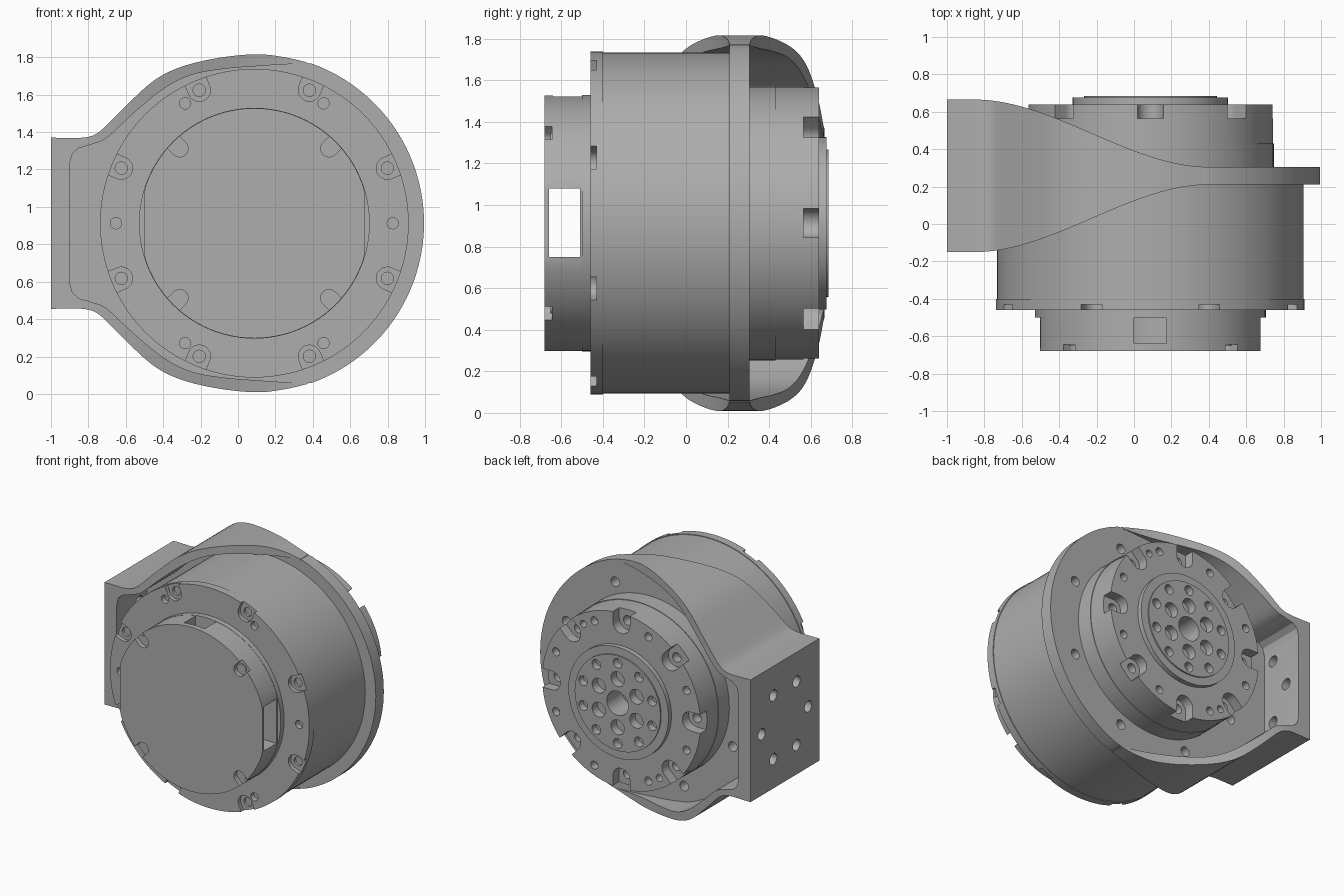
import bpy, bmesh
from math import sin, cos, pi, radians, sqrt
from mathutils import Vector

if "Cube" in bpy.data.objects:
    bpy.data.objects.remove(bpy.data.objects["Cube"])

CX, CZ = 0.0875, 0.9125      # motor axis
EIGHTH = [45 * k for k in range(8)]
OFFSET = [a + 22.5 for a in EIGHTH]

metal = bpy.data.materials.new("machined grey")
metal.use_nodes = True
metal.diffuse_color = (0.42, 0.42, 0.42, 1)
metal.node_tree.nodes["Principled BSDF"].inputs["Base Color"].default_value = metal.diffuse_color


def add_prism(bm, pts, y0, y1):
    """Extrude an (x, z) outline along y."""
    n = len(pts)
    a = [bm.verts.new((x, y0, z)) for x, z in pts]
    b = [bm.verts.new((x, y1, z)) for x, z in pts]
    bm.faces.new(a)
    bm.faces.new(b[::-1])
    for i in range(n):
        j = (i + 1) % n
        bm.faces.new((a[i], b[i], b[j], a[j]))


def finish(name, bm):
    bmesh.ops.recalc_face_normals(bm, faces=bm.faces)
    me = bpy.data.meshes.new(name)
    bm.to_mesh(me)
    bm.free()
    me.materials.append(metal)
    ob = bpy.data.objects.new(name, me)
    bpy.context.collection.objects.link(ob)
    return ob


def prisms(name, shapes):
    bm = bmesh.new()
    for pts, y0, y1 in shapes:
        add_prism(bm, pts, y0, y1)
    return finish(name, bm)


def circle(r, dist=0, angle=0, n=24):
    a = radians(angle)
    x, z = CX + dist * cos(a), CZ + dist * sin(a)
    return [(x + r * cos(2 * pi * i / n), z + r * sin(2 * pi * i / n)) for i in range(n)]


def rect(x0, x1, z0, z1):
    return [(x0, z0), (x1, z0), (x1, z1), (x0, z1)]


def u_slot(r, dist, angle, reach=0.3):
    """Slot with a round inner end, open to the rim."""
    a = radians(angle)
    loc = [(dist + reach, -r)]
    loc += [(dist - r * sin(t), -r * cos(t)) for t in [pi * i / 12 for i in range(13)]]
    loc += [(dist + reach, r)]
    return [(CX + u * cos(a) - v * sin(a), CZ + u * sin(a) + v * cos(a)) for u, v in loc]


def select(ob):
    bpy.ops.object.select_all(action='DESELECT')
    ob.select_set(True)
    bpy.context.view_layer.objects.active = ob


def cut(ob, cutter):
    cutter.hide_render = True
    m = ob.modifiers.new("cut", 'BOOLEAN')
    m.operation, m.solver, m.object = 'DIFFERENCE', 'EXACT', cutter
    select(ob)
    bpy.ops.object.modifier_apply(modifier=m.name)
    bpy.data.objects.remove(cutter)


def drill(ob, shapes):
    cut(ob, prisms("cutter", shapes))


def smooth(ob):
    select(ob)
    bpy.ops.object.shade_smooth_by_angle(angle=radians(25))


# Front cap: hollow, flattened at the sides, with cable windows
cap_pts = [(max(CX - 0.59, min(CX + 0.59, x)), z) for x, z in circle(0.615, n=96)]
cap = prisms("front_cap", [(cap_pts, -0.68, -0.455)])
drill(cap, [(circle(0.45, n=64), -0.655, -0.40)])
drill(cap, [(rect(-0.7, 0.9, 0.75, 1.08), -0.66, -0.51)])
drill(cap, [(rect(0, 0.17, 1.2, 1.7), -0.64, -0.47)])
drill(cap, [(u_slot(0.045, 0.565, a), -0.8, -0.645) for a in EIGHTH[1::2]])
cap_base = prisms("cap_base", [(circle(0.617, n=96), -0.50, -0.45)])
drill(cap_base, [(circle(0.45, n=64), -0.6, -0.4)])
cap_screws = prisms("cap_screws", [(circle(0.035, 0.565, a), -0.652, -0.64) for a in EIGHTH[1::2]])

# Front flange with screw pockets and dowel holes
flange = prisms("front_flange", [(circle(0.825, n=128), -0.46, -0.40)])
drill(flange, [(u_slot(0.06, 0.77, a), -0.6, -0.43) for a in OFFSET])
drill(flange, [(circle(0.033, 0.77, a), -0.6, -0.41) for a in OFFSET]
      + [(circle(0.03, 0.74, 60 * k), -0.6, -0.42) for k in range(6)])

# Main housing and rear housing
housing = prisms("motor_housing", [(circle(0.82, n=128), -0.40, 0.215)])
rear_neck = prisms("rear_neck", [(circle(0.66, n=96), 0.25, 0.43)])
rear = prisms("rear_housing", [(circle(0.656, n=96), 0.43, 0.64)])
drill(rear, [(u_slot(0.07, 0.575, a), 0.565, 0.8) for a in EIGHTH])
drill(rear, [(circle(0.035, 0.575, a), 0.5, 0.8) for a in EIGHTH]
      + [(circle(0.03, 0.585, a), 0.58, 0.8) for a in OFFSET]
      + [(circle(0.026, 0.585, a), 0.58, 0.8) for a in (57.5, 237.5)])

# Output hub with bore, lightening pockets and bolt circle
hub = prisms("output_hub", [(circle(0.415, n=96), 0.60, 0.675)])
hub_face = prisms("hub_face", [(circle(0.355, n=96), 0.60, 0.685)])
for part in (hub, hub_face, rear):
    drill(part, [(circle(0.09), 0.5, 0.8)]
          + [(circle(0.055, 0.18, 60 * k + 30), 0.62, 0.8) for k in range(6)]
          + [(circle(0.036, 0.30, 36 * k + 18), 0.63, 0.8) for k in range(10)])

# Bracket section along the upper edge: outer x, z and inner x, z
KEYS = [Vector(k) for k in (
    (0.37, 1.772, 0.37, 1.766), (0.25, 1.80, 0.25, 1.762), (0.10, 1.816, 0.10, 1.752),
    (-0.10, 1.797, -0.08, 1.737), (-0.30, 1.75, -0.25, 1.705), (-0.45, 1.675, -0.40, 1.63),
    (-0.60, 1.54, -0.57, 1.49), (-0.72, 1.42, -0.70, 1.37), (-0.78, 1.38, -0.78, 1.335),
    (-0.85, 1.368, -0.85, 1.315))]


def spline(keys, steps=5):
    out = []
    for i in range(len(keys) - 1):
        p1, p2 = keys[i], keys[i + 1]
        p0, p3 = keys[max(i - 1, 0)], keys[min(i + 2, len(keys) - 1)]
        for s in range(steps):
            t = s / steps
            out.append(p1 + 0.5 * t * ((p2 - p0) + t * (2 * p0 - 5 * p1 + 4 * p2 - p3
                                                      + t * (3 * p1 - p0 - 3 * p2 + p3))))
    return out + [keys[-1]]


upper = spline(KEYS) + [Vector((-1, 1.37, -0.885, 1.285)), Vector((-1, 1.2, -0.9, 1.23))]
lower = [Vector((a, 2 * CZ - b, c, 2 * CZ - d)) for a, b, c, d in reversed(upper)]
stations = upper + lower


def y_range(x):
    """Front and back edge of the bracket wall, sweeping down to the plate."""
    t = max(0, min(1, (x + 0.85) / 1.25))
    s = t * t * (3 - 2 * t)
    return -0.15 + 0.36 * s, 0.665 - 0.36 * s


# Bracket wall
bm = bmesh.new()
rings = []
for ox, oz, ix, iz in stations:
    of, ob_ = y_range(ox)
    nf, nb = y_range(ix)
    rings.append([bm.verts.new(p) for p in ((ox, of, oz), (ox, ob_, oz), (ix, nb, iz), (ix, nf, iz))])
for r, s in zip(rings, rings[1:]):
    for k in range(4):
        m = (k + 1) % 4
        bm.faces.new((r[k], r[m], s[m], s[k]))
bm.faces.new(rings[0])
bm.faces.new(rings[-1])
wall = finish("bracket_wall", bm)

# Bolt circle through the mounting pad
bm = bmesh.new()
for k in range(6):
    a = k * pi / 3
    y, z = 0.2575 + 0.275 * cos(a), CZ + 0.275 * sin(a)
    ring = [(y + 0.042 * cos(2 * pi * i / 24), z + 0.042 * sin(2 * pi * i / 24)) for i in range(24)]
    lo = [bm.verts.new((-1.1, u, v)) for u, v in ring]
    hi = [bm.verts.new((-0.8, u, v)) for u, v in ring]
    bm.faces.new(lo)
    bm.faces.new(hi[::-1])
    for i in range(24):
        j = (i + 1) % 24
        bm.faces.new((lo[i], hi[i], hi[j], lo[j]))
cut(wall, finish("cutter", bm))

# Bracket plate clamped between the housings
plate_pts = [((a + c) / 2, (b + d) / 2) for a, b, c, d in stations]
arc = [radians(-70 + 140 * i / 48) for i in range(49)]
plate_pts += [(CX + 0.907 * cos(t), CZ + 0.907 * sin(t)) for t in arc]
plate = prisms("bracket_plate", [(plate_pts, 0.21, 0.305)])
drill(plate, [(circle(0.036, 0.745, a), 0.22, 0.5) for a in OFFSET])

for part in (cap, cap_base, cap_screws, flange, housing, rear_neck, rear, hub, hub_face, wall, plate):
    smooth(part)
